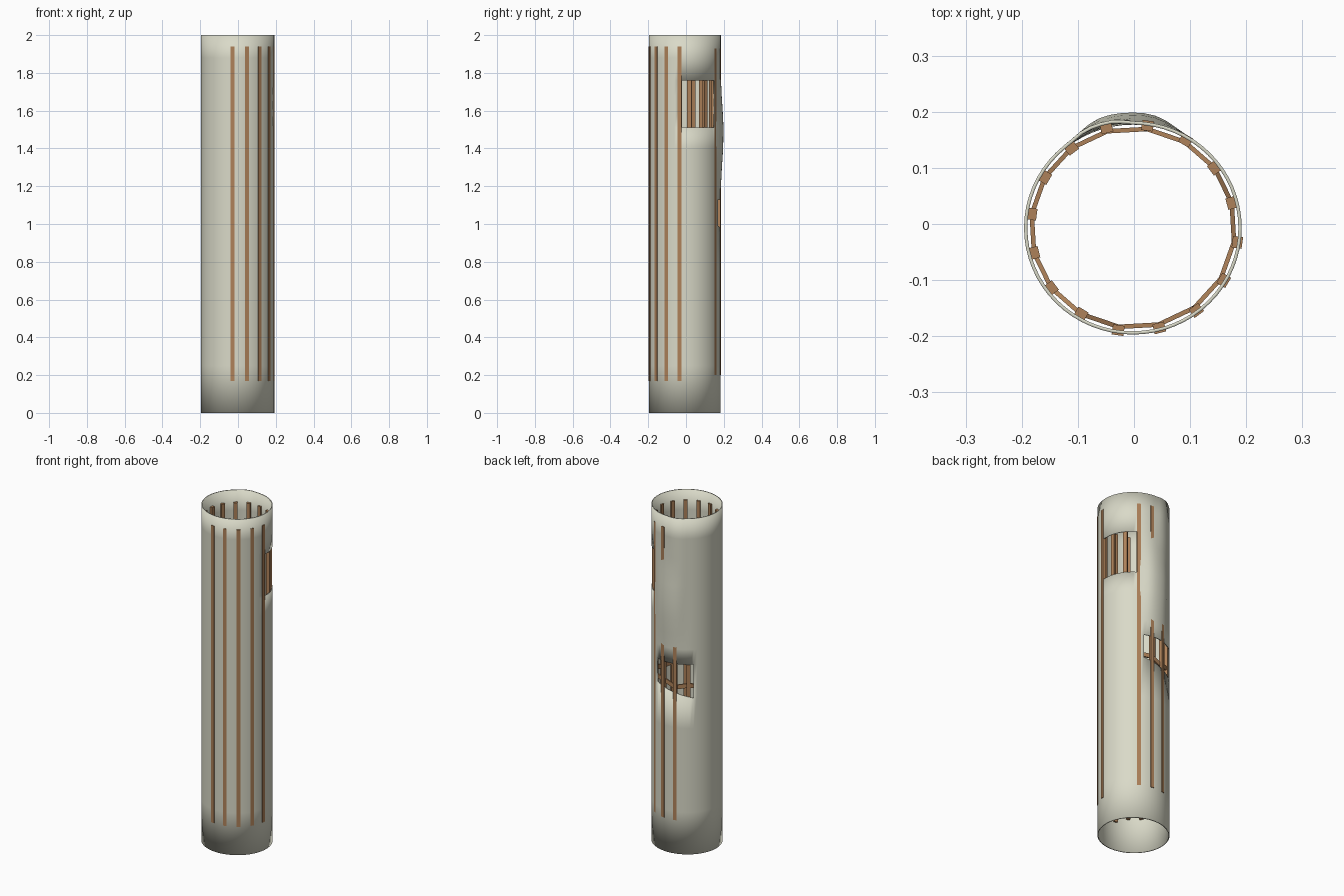
import bpy, bmesh, math, random
from math import sin, cos, radians, exp
from mathutils import Matrix, Vector

random.seed(4)
cube = bpy.data.objects.get("Cube")
if cube:
    bpy.data.objects.remove(cube, do_unlink=True)


def material(name, rgb):
    m = bpy.data.materials.new(name)
    m.use_nodes = True
    m.diffuse_color = (*rgb, 1)
    m.node_tree.nodes["Principled BSDF"].inputs["Base Color"].default_value = (*rgb, 1)
    return m


CREAM = material("cream plaster", (0.70, 0.70, 0.58))
WOOD = material("brown wood", (0.42, 0.22, 0.10))


def finish(name, bm, mat):
    mesh = bpy.data.meshes.new(name)
    bm.to_mesh(mesh)
    bm.free()
    ob = bpy.data.objects.new(name, mesh)
    bpy.context.collection.objects.link(ob)
    mesh.materials.append(mat)
    return ob


def wall_point(az, z, offset=0.0):
    """Point on the slightly oval wall, moved outward by offset."""
    a = radians(az)
    return Vector((-0.002 + (0.194 + offset) * cos(a),
                   -0.007 + (0.190 + offset) * sin(a), z))


def bulge(az, z):
    """Dent-like swelling on the back of the wall."""
    main = 0.016 * exp(-((az - 93) / 24) ** 4 - ((z - 1.48) / 0.2) ** 2)
    upper = 0.006 * exp(-((az - 108) / 14) ** 4) * min(1, max(0, (z - 1.3) / 0.15))
    return max(main, upper)


# Wall: open tube with a side window and a ragged hole at the back
SEG = 64
STEP = 360 / SEG
LEVELS = [0, 0.25, 0.5, 0.75, 0.95, 1.13, 1.22, 1.31, 1.4, 1.51, 1.6, 1.68, 1.76, 1.88, 2]
OPENINGS = [(-11.25, 56.25, 1.51, 1.76), (67.5, 135, 0.95, 1.13)]

bm = bmesh.new()
rows = []
for z in LEVELS:
    row = []
    for i in range(SEG):
        az = -90 + i * STEP
        p = wall_point(az, z, bulge(az, z))
        if z == 0.95 and 67 < az < 136:
            p.z += 0.04 - 0.06 * (az - 67.5) / 67.5
        row.append(bm.verts.new(p))
    rows.append(row)
for j in range(len(LEVELS) - 1):
    zm = (LEVELS[j] + LEVELS[j + 1]) / 2
    for i in range(SEG):
        am = -90 + (i + 0.5) * STEP
        if any(a < am < b and lo < zm < hi for a, b, lo, hi in OPENINGS):
            continue
        k = (i + 1) % SEG
        bm.faces.new((rows[j][i], rows[j][k], rows[j + 1][k], rows[j + 1][i]))
wall = finish("tube_wall", bm, CREAM)
solid = wall.modifiers.new("thickness", "SOLIDIFY")
solid.thickness = 0.006
solid.offset = -1
bpy.context.view_layer.objects.active = wall
wall.select_set(True)
bpy.ops.object.shade_smooth_by_angle(angle=radians(35))
wall.select_set(False)


def box(name, centre, size, rot):
    bm = bmesh.new()
    bmesh.ops.create_cube(bm, size=1)
    bmesh.ops.transform(bm, verts=bm.verts,
                        matrix=Matrix.Translation(centre) @ rot @ Matrix.Diagonal((*size, 1)))
    return finish(name, bm, WOOD)


# Upright slats: some break through the wall, the rest stay behind it
DEPTH = 0.018
angles = [-98 + 22.5 * i for i in range(16)]
for i, az in enumerate(angles):
    if az < 0 or 80 < az < 110:
        proud = 0.003
    elif 55 < az < 65:
        proud = 0.0005
    else:
        proud = -0.003
    low, high = (0.17, 1.94) if az < 0 else (0.2, 1.93)
    centre = wall_point(az, (low + high) / 2, proud - DEPTH / 2)
    box(f"slat_{i + 1}", centre, (DEPTH, 0.021, high - low),
        Matrix.Rotation(radians(az), 4, "Z"))

# Hoop of short crosspieces joining neighbouring slats
heights = [1.0 + random.uniform(-0.025, 0.025) for _ in angles]
for i, az in enumerate(angles):
    n = (i + 1) % len(angles)
    a = wall_point(az, heights[i], -0.012)
    b = wall_point(angles[n], heights[n], -0.012)
    along = (b - a).normalized()
    out = along.cross(Vector((0, 0, 1))).normalized()
    rot = Matrix((out, along, out.cross(along))).transposed().to_4x4()
    box(f"crosspiece_{i + 1}", (a + b) / 2, (0.008, (b - a).length, 0.025), rot)
